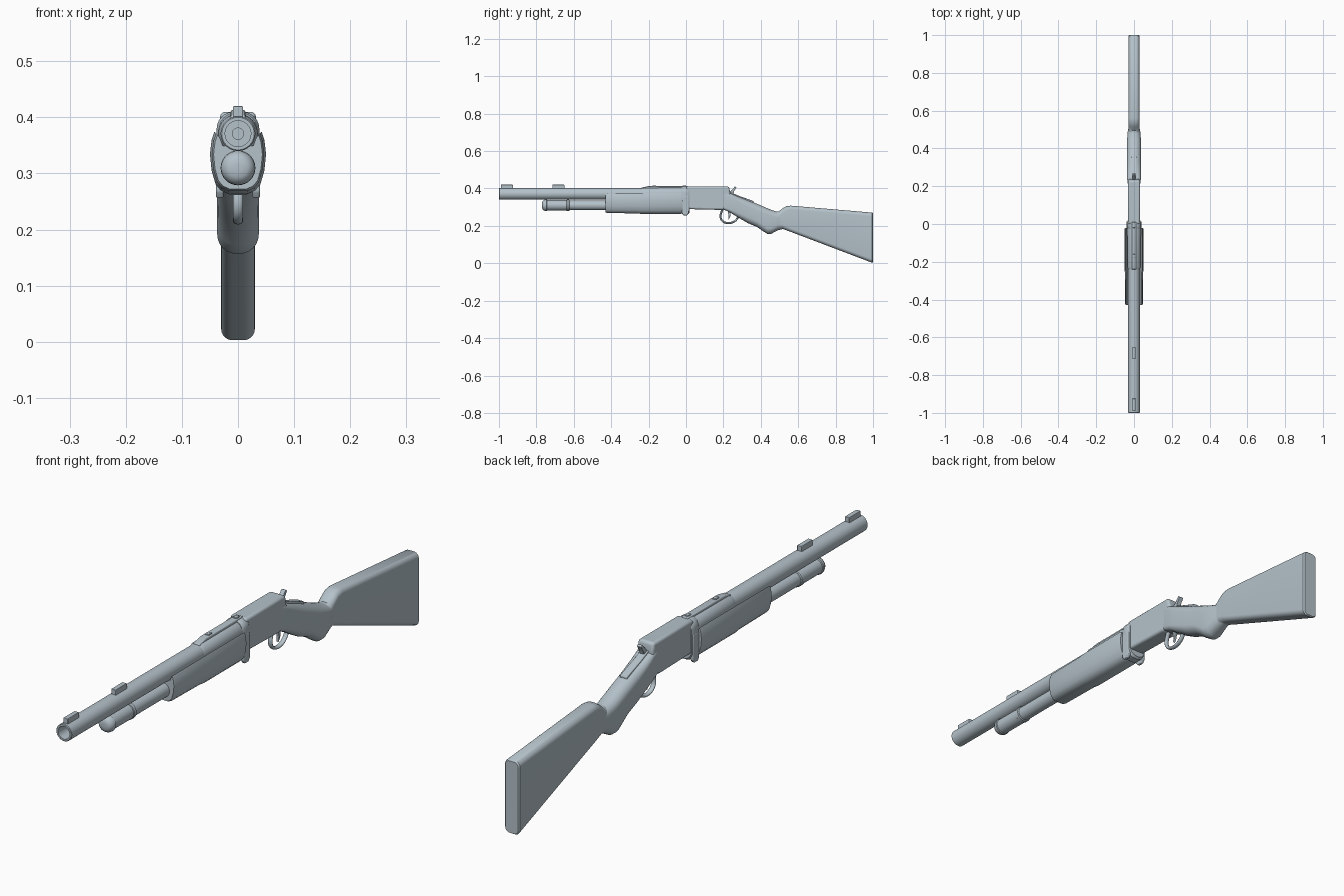
import bpy, bmesh, math
from mathutils import Vector

if "Cube" in bpy.data.objects:
    bpy.data.objects.remove(bpy.data.objects["Cube"])

steel = bpy.data.materials.new("pale blue grey")
steel.use_nodes = True
COLOUR = (0.46, 0.54, 0.59, 1)
steel.diffuse_color = COLOUR
steel.node_tree.nodes["Principled BSDF"].inputs["Base Color"].default_value = COLOUR


def finish(name, bm, angle=35, bevel=0, segments=3):
    bmesh.ops.recalc_face_normals(bm, faces=bm.faces)
    mesh = bpy.data.meshes.new(name)
    bm.to_mesh(mesh)
    bm.free()
    mesh.materials.append(steel)
    obj = bpy.data.objects.new(name, mesh)
    bpy.context.collection.objects.link(obj)
    if bevel:
        mod = obj.modifiers.new("Bevel", "BEVEL")
        mod.width, mod.segments = bevel, segments
        mod.limit_method = "ANGLE"
    bpy.ops.object.select_all(action="DESELECT")
    bpy.context.view_layer.objects.active = obj
    obj.select_set(True)
    bpy.ops.object.shade_smooth_by_angle(angle=math.radians(angle))
    return obj


def skin(name, rings, closed=False, **kw):
    """Join rings of points into a surface, capped unless it is a loop."""
    bm = bmesh.new()
    loops = [[bm.verts.new(p) for p in ring] for ring in rings]
    pairs = list(zip(loops, loops[1:]))
    if closed:
        pairs.append((loops[-1], loops[0]))
    for a, b in pairs:
        for i in range(len(a)):
            j = (i + 1) % len(a)
            bm.faces.new((a[i], a[j], b[j], b[i]))
    if not closed:
        bm.faces.new(loops[0])
        bm.faces.new(loops[-1])
    return finish(name, bm, **kw)


def turned(name, z, profile, closed=False, sides=32):
    """Lathe (y, radius) pairs around a lengthwise axis at height z."""
    turn = [2 * math.pi * i / sides for i in range(sides)]
    rings = [[(r * math.cos(a), y, z + r * math.sin(a)) for a in turn] for y, r in profile]
    return skin(name, rings, closed)


def loft(name, stations, steps=6):
    """Rounded-rectangle sections: y, bottom, top, half width, corner radius."""
    rings = []
    for y, low, high, w, r in stations:
        ring = []
        for q, (sx, z) in enumerate([(1, high - r), (-1, high - r), (-1, low + r), (1, low + r)]):
            for i in range(steps + 1):
                a = (q + i / steps) * math.pi / 2
                ring.append((sx * (w - r) + r * math.cos(a), y, z + r * math.sin(a)))
        rings.append(ring)
    return skin(name, rings)


def plate(name, outline, x0, x1, bevel=0.003):
    """Extrude a (y, z) side outline across x."""
    return skin(name, [[(x, y, z) for y, z in outline] for x in (x0, x1)], bevel=bevel)


def box(name, x, y0, y1, z0, z1, bevel=0.003):
    return plate(name, [(y0, z0), (y1, z0), (y1, z1), (y0, z1)], -x, x, bevel)


# Barrel with open bore, and the magazine tube below it
turned("barrel", 0.371, [(-0.998, 0.031), (0.03, 0.031), (0.03, 0.01), (-0.9, 0.01),
                         (-0.9, 0.023), (-1, 0.023), (-1, 0.029)], closed=True)
turned("magazine_tube", 0.31, [(-0.75, 0.026), (-0.1, 0.026)])
turned("magazine_cap", 0.31, [(-0.77, 0.006), (-0.769, 0.017), (-0.764, 0.025), (-0.755, 0.03),
                              (-0.745, 0.031), (-0.743, 0.028), (-0.63, 0.028), (-0.63, 0.026)])
turned("magazine_band", 0.31, [(-0.64, 0.027), (-0.637, 0.03), (-0.625, 0.03), (-0.622, 0.027)])

# Sights
for name, y in (("front_sight", -0.99), ("rear_sight", -0.715)):
    box(name, 0.009, y, y + 0.065, 0.395, 0.42, 0.002)

# Forend: a deep trough cradling the barrel and the tube
half = [(0.031, 0.352), (0.037, 0.368), (0.042, 0.375), (0.047, 0.36), (0.05, 0.335),
        (0.047, 0.305), (0.04, 0.281), (0.031, 0.27), (0.018, 0.264)]
section = half + [(-x, z) for x, z in reversed(half)]
rings = []
for y, s in ((-0.43, 0.87), (-0.422, 0.93), (-0.26, 0.96), (-0.24, 1), (-0.03, 1), (-0.02, 0.96)):
    rings.append([(x * s, y, 0.33 + (z - 0.33) * s) for x, z in section])
skin("forend", rings)

# Shroud over the rear of the barrel, with its top rail and bumps
turned("barrel_shroud", 0.371, [(-0.24, 0.031), (-0.225, 0.035), (0.0, 0.036), (0.01, 0.034)])
plate("top_rail", [(-0.24, 0.39), (0.01, 0.39), (0.01, 0.413), (-0.2, 0.413), (-0.24, 0.404)], -0.013, 0.013)
for y in (-0.18, -0.02):
    box("rail_stop", 0.008, y, y + 0.02, 0.4, 0.417, 0.002)

# Receiver, front collar and side lugs
plate("receiver", [(0, 0.29), (0.2, 0.285), (0.225, 0.32), (0.238, 0.37), (0.23, 0.41), (0, 0.41)],
      -0.032, 0.032, 0.009)
loft("receiver_collar", [(-0.025, 0.268, 0.408, 0.034, 0.03), (-0.018, 0.262, 0.41, 0.038, 0.03),
                         (0.01, 0.262, 0.41, 0.038, 0.03), (0.018, 0.268, 0.408, 0.034, 0.03)])
lug = [(-0.022, 0.36), (-0.022, 0.268), (-0.014, 0.256), (0.006, 0.256), (0.014, 0.268), (0.014, 0.36)]
for side, s in (("left", 1), ("right", -1)):
    plate(side + "_lug", lug, s * 0.026, s * 0.039)

# Grip and butt stock
loft("grip", [(0.2, 0.288, 0.385, 0.031, 0.012), (0.235, 0.272, 0.375, 0.036, 0.018),
              (0.27, 0.25, 0.36, 0.037, 0.025), (0.33, 0.215, 0.338, 0.037, 0.034),
              (0.38, 0.194, 0.318, 0.037, 0.035), (0.41, 0.173, 0.305, 0.037, 0.035),
              (0.435, 0.157, 0.294, 0.037, 0.034), (0.455, 0.157, 0.286, 0.036, 0.033),
              (0.49, 0.176, 0.274, 0.033, 0.03), (0.52, 0.184, 0.272, 0.027, 0.025)])
loft("butt_stock", [(0.47, 0.19, 0.276, 0.028, 0.026), (0.495, 0.18, 0.276, 0.03, 0.026),
                    (0.515, 0.184, 0.292, 0.03, 0.024), (0.535, 0.177, 0.305, 0.03, 0.022),
                    (0.56, 0.168, 0.308, 0.03, 0.02), (0.995, 0.003, 0.271, 0.03, 0.02),
                    (1.0, 0.006, 0.267, 0.026, 0.017)])
plate("upper_tang", [(0.22, 0.36), (0.22, 0.388), (0.28, 0.362), (0.36, 0.333), (0.36, 0.31)], -0.014, 0.014)

# Hammer, trigger and guard
plate("hammer", [(0.225, 0.37), (0.25, 0.36), (0.257, 0.385), (0.27, 0.405), (0.262, 0.411),
                 (0.245, 0.392)], -0.009, 0.009, 0.002)
plate("trigger", [(0.222, 0.285), (0.24, 0.28), (0.237, 0.25), (0.227, 0.232), (0.228, 0.255)],
      -0.005, 0.005, 0.002)
path = bpy.data.curves.new("trigger_guard", "CURVE")
path.dimensions = "3D"
path.bevel_depth = 0.0055
spline = path.splines.new("NURBS")
points = [(0.2, 0.295), (0.182, 0.265), (0.183, 0.23), (0.215, 0.212), (0.255, 0.216),
          (0.277, 0.238), (0.285, 0.265)]
spline.points.add(len(points) - 1)
for p, (y, z) in zip(spline.points, points):
    p.co = (0, y, z, 1)
spline.use_endpoint_u = True
spline.order_u = 4
guard = bpy.data.objects.new("trigger_guard", path)
guard.scale.x = 1.6
path.materials.append(steel)
bpy.context.collection.objects.link(guard)
